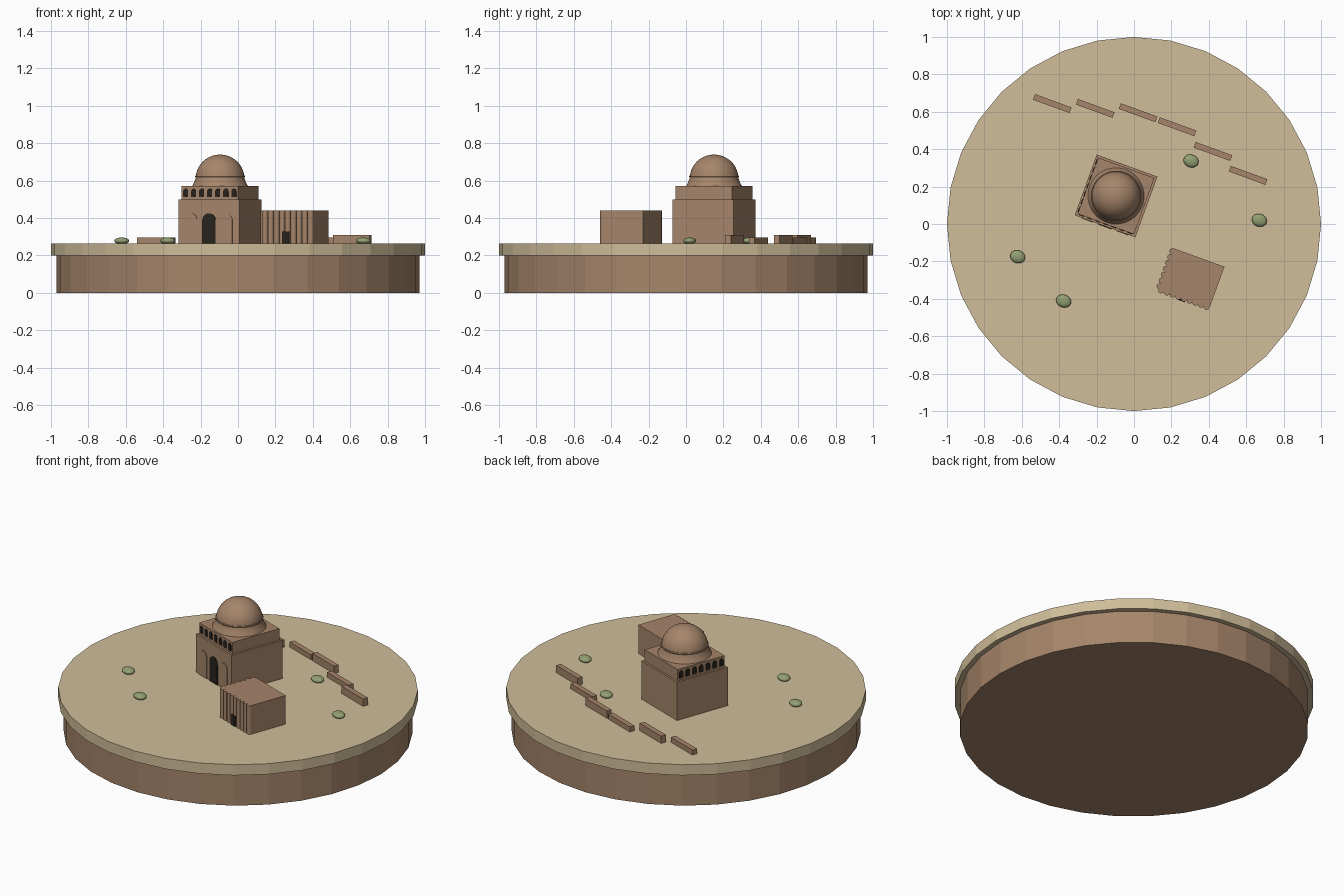
import bpy, bmesh, math
from mathutils import Matrix, Vector

cube = bpy.data.objects.get("Cube")
if cube:
    bpy.data.objects.remove(cube, do_unlink=True)


def material(name, color):
    m = bpy.data.materials.new(name)
    m.use_nodes = True
    m.diffuse_color = (*color, 1)
    m.node_tree.nodes["Principled BSDF"].inputs["Base Color"].default_value = (*color, 1)
    return m


BRICK = material("brick brown", (0.38, 0.235, 0.145))
SAND = material("desert sand", (0.63, 0.51, 0.32))
DARK = material("dark opening", (0.02, 0.016, 0.012))
GREEN = material("shrub green", (0.29, 0.35, 0.17))

GROUND = 0.265
TURN = math.radians(-20)


def finish(name, bm, mat, matrix=Matrix(), smooth=False):
    bmesh.ops.recalc_face_normals(bm, faces=bm.faces)
    mesh = bpy.data.meshes.new(name)
    bm.to_mesh(mesh)
    bm.free()
    mesh.materials.append(mat)
    ob = bpy.data.objects.new(name, mesh)
    ob.matrix_world = matrix
    bpy.context.collection.objects.link(ob)
    if smooth:
        bpy.ops.object.select_all(action="DESELECT")
        ob.select_set(True)
        bpy.context.view_layer.objects.active = ob
        bpy.ops.object.shade_smooth_by_angle(angle=math.radians(40))
    return ob


def place(x, y, angle=TURN):
    return Matrix.Translation((x, y, 0)) @ Matrix.Rotation(angle, 4, "Z")


def box(name, low, high, mat, matrix=Matrix()):
    bm = bmesh.new()
    low, high = Vector(low), Vector(high)
    size = high - low
    bmesh.ops.create_cube(bm, size=1, matrix=Matrix.Translation((low + high) / 2)
                          @ Matrix.Diagonal((*size, 1)))
    return finish(name, bm, mat, matrix)


def cylinder(name, radius, z0, z1, mat, sides, matrix=Matrix(), smooth=False):
    bm = bmesh.new()
    bmesh.ops.create_cone(bm, cap_ends=True, segments=sides, radius1=radius, radius2=radius,
                          depth=z1 - z0, matrix=Matrix.Translation((0, 0, (z0 + z1) / 2)))
    return finish(name, bm, mat, matrix, smooth)


def arch(name, x, width, z0, z1, y, depth, mat, matrix):
    """Round-headed plate whose back lies on plane y and which stands out towards -y."""
    bm = bmesh.new()
    r = width / 2
    pts = [(x - r, z0), (x + r, z0)]
    pts += [(x + r * math.cos(math.pi * i / 10), z1 - r + r * math.sin(math.pi * i / 10))
            for i in range(11)]
    face = bm.faces.new([bm.verts.new((px, y, pz)) for px, pz in pts])
    out = bmesh.ops.extrude_face_region(bm, geom=[face])
    moved = [v for v in out["geom"] if isinstance(v, bmesh.types.BMVert)]
    bmesh.ops.translate(bm, verts=moved, vec=(0, -depth, 0))
    return finish(name, bm, mat, matrix)


def lathe(name, profile, mat, matrix, steps=48):
    bm = bmesh.new()
    verts = [bm.verts.new((r, 0, z)) for r, z in profile]
    edges = [bm.edges.new(pair) for pair in zip(verts, verts[1:])]
    bmesh.ops.spin(bm, geom=verts + edges, cent=(0, 0, 0), axis=(0, 0, 1),
                   angle=math.tau, steps=steps)
    bmesh.ops.remove_doubles(bm, verts=bm.verts, dist=0.0005)
    return finish(name, bm, mat, matrix, True)


# Round display base with a sand slab on top
cylinder("base_plinth", 0.97, 0, 0.2, BRICK, 32)
cylinder("sand_slab", 1.0, 0.2, GROUND, SAND, 32)

# Domed building: main block and gallery tier
tomb = place(-0.096, 0.15)
H, T = 0.1725, 0.16
box("main_block", (-H, -H, GROUND), (H, H, 0.5), BRICK, tomb)
box("gallery_tier", (-T, -T, 0.5), (T, T, 0.57), BRICK, tomb)

# Gallery openings on the front and right faces
for side, angle in (("front", 0), ("right", -math.pi / 2)):
    face = tomb @ Matrix.Rotation(angle, 4, "Z")
    for i in range(7):
        arch(f"gallery_opening_{side}_{i + 1}", (i - 3) * 2 * T / 7, 0.027,
             0.513, 0.557, -T, 0.004, DARK, face)

# Portal and blind arches on the front
arch("portal_opening", 0, 0.075, GROUND, 0.425, -H, 0.004, DARK, tomb)
for s in (-1, 1):
    arch("blind_arch", s * 0.1, 0.065, GROUND, 0.425, -H, 0.004, BRICK, tomb)

# Flared drum, ring and dome
lathe("dome_drum", [(0.15, 0.57), (0.144, 0.58), (0.137, 0.595), (0.131, 0.612), (0.129, 0.622)],
      BRICK, tomb)
lathe("dome_ring", [(0.12, 0.618), (0.132, 0.618), (0.134, 0.622), (0.132, 0.627), (0.12, 0.627)],
      BRICK, tomb)
dome = [(0.13 * math.cos(a), 0.612 + 0.127 * math.sin(a))
        for a in (math.pi / 2 * i / 14 for i in range(15))]
lathe("dome", dome, BRICK, tomb)

# Small house with half-round ribs on the front and right walls
house = place(0.297, -0.294)
TOP, RIB = 0.441, 0.0158
X0, X1, Y0, Y1 = -0.137, 0.153, -0.109, 0.125
box("house_block", (X0, Y0, GROUND), (X1, Y1, TOP), BRICK, house)
for i in range(9):
    x = X0 + (X1 - X0) * (i + 0.5) / 9
    cylinder("front_rib", RIB, GROUND, TOP, BRICK, 16,
             house @ Matrix.Translation((x, Y0, 0)), True)
for i in range(7):
    y = Y0 + (Y1 - Y0) * (i + 0.5) / 7
    cylinder("side_rib", RIB, GROUND, TOP, BRICK, 16,
             house @ Matrix.Translation((X0, y, 0)), True)
box("house_door", (-0.02, Y0 - 0.017, GROUND), (0.02, Y0 - 0.008, 0.329), DARK, house)

# Broken perimeter wall, alternating in height
spots = [(-0.437, 0.644), (-0.207, 0.618), (0.022, 0.595),
         (0.23, 0.52), (0.422, 0.388), (0.61, 0.26)]
for i, (x, y) in enumerate(spots):
    box(f"wall_piece_{i + 1}", (-0.104, -0.016, GROUND), (0.104, 0.016, 0.31 if i % 2 else 0.296),
        BRICK, place(x, y))

# Shrubs
for i, (x, y) in enumerate([(0.305, 0.337), (0.67, 0.02), (-0.622, -0.175), (-0.376, -0.412)]):
    bm = bmesh.new()
    bmesh.ops.create_uvsphere(bm, u_segments=20, v_segments=12, radius=1,
                              matrix=Matrix.Diagonal((0.041, 0.034, 0.018, 1)))
    finish(f"shrub_{i + 1}", bm, GREEN, place(x, y) @ Matrix.Translation((0, 0, 0.278)), True)
